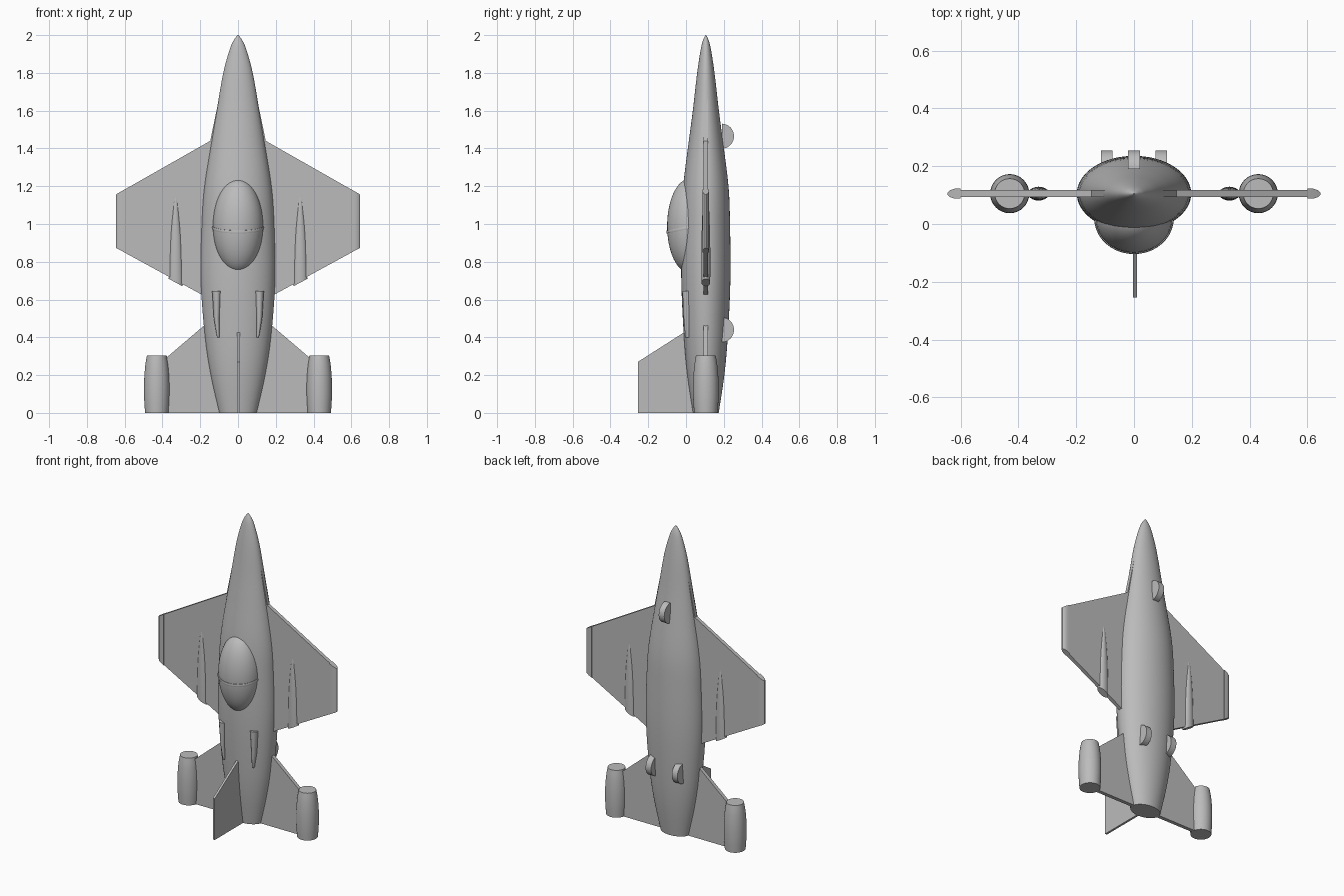
import bpy, bmesh, math
from mathutils import Matrix, Vector

cube = bpy.data.objects.get("Cube")
if cube:
    bpy.data.objects.remove(cube)

grey = bpy.data.materials.new("hull grey")
grey.use_nodes = True
grey.diffuse_color = (0.5, 0.5, 0.5, 1)
grey.node_tree.nodes["Principled BSDF"].inputs["Base Color"].default_value = (0.5, 0.5, 0.5, 1)
MID = 0.105  # depth of the wing plane


def finish(name, bm, smooth=True):
    bmesh.ops.recalc_face_normals(bm, faces=bm.faces)
    mesh = bpy.data.meshes.new(name)
    bm.to_mesh(mesh)
    bm.free()
    mesh.materials.append(grey)
    ob = bpy.data.objects.new(name, mesh)
    bpy.context.collection.objects.link(ob)
    if smooth:
        bpy.ops.object.select_all(action='DESELECT')
        ob.select_set(True)
        bpy.context.view_layer.objects.active = ob
        bpy.ops.object.shade_smooth_by_angle(angle=math.radians(35))
    return ob


def resample(points, steps=4):
    """Smooth curve through the stations."""
    pts = [Vector(p) for p in points]
    out = []
    for i in range(len(pts) - 1):
        a, b, c, d = pts[max(i - 1, 0)], pts[i], pts[i + 1], pts[min(i + 2, len(pts) - 1)]
        for k in range(steps):
            t = k / steps
            out.append(b + (c - a) * t / 2 + (a * 2 - b * 5 + c * 4 - d) * t * t / 2
                       + (b * 3 - a - c * 3 + d) * t ** 3 / 2)
    return out + [pts[-1]]


def loft(name, stations, x, y, sides=32, slant=0):
    """Elliptical rings given as (height, half width, half depth)."""
    bm = bmesh.new()
    rings = []
    for i, (z, rx, ry) in enumerate(stations):
        ring = []
        for k in range(sides):
            a = math.tau * k / sides
            dx = rx * math.cos(a)
            ring.append(bm.verts.new((x + dx, y + ry * math.sin(a),
                                      z + (slant * dx if i == 0 else 0))))
        rings.append(ring)
    for low, high in zip(rings, rings[1:]):
        for k in range(sides):
            n = (k + 1) % sides
            bm.faces.new((low[k], low[n], high[n], high[k]))
    bm.faces.new(rings[0])
    bm.faces.new(rings[-1])
    return finish(name, bm)


def plate(name, outline, direction, smooth=False):
    """Flat outline pushed along a direction."""
    bm = bmesh.new()
    face = bm.faces.new([bm.verts.new(p) for p in outline])
    made = bmesh.ops.extrude_face_region(bm, geom=[face])["geom"]
    bmesh.ops.translate(bm, vec=direction,
                        verts=[v for v in made if isinstance(v, bmesh.types.BMVert)])
    return finish(name, bm, smooth)


# Fuselage
hull = [(0, .1, .068), (.2, .145, .098), (.4, .175, .116), (.7, .197, .13),
        (1, .192, .128), (1.2, .178, .12), (1.44, .14, .09), (1.6, .113, .069),
        (1.8, .078, .046), (1.93, .042, .026), (1.98, .018, .012), (2, .001, .001)]
loft("fuselage", resample(hull), 0, MID, 64)

# Canopy and its frame
bm = bmesh.new()
bmesh.ops.create_uvsphere(bm, u_segments=40, v_segments=24, radius=1,
                          matrix=Matrix.Translation((0, .02, .99)) @ Matrix.Diagonal((.133, .12, .25, 1)))
finish("canopy", bm)

bm = bmesh.new()
rings = []
for k in range(40):
    a = math.tau * k / 40
    ring = []
    for j in range(6):
        b = math.tau * j / 6
        r = 1 + .035 * math.cos(b)
        y = -.12 * r * math.cos(a)
        ring.append(bm.verts.new((.133 * r * math.sin(a), .02 + y, .982 + .2 * y + .009 * math.sin(b))))
    rings.append(ring)
for k in range(40):
    for j in range(6):
        n, m = rings[(k + 1) % 40], (j + 1) % 6
        bm.faces.new((rings[k][j], n[j], n[m], rings[k][m]))
finish("canopy_frame", bm)

for side, s in (("left", 1), ("right", -1)):
    # Main wing with its forward root strake
    wing = [(.05, .6), (.19, .625), (.61, .854), (.61, 1.177), (.147, 1.44), (.085, 1.74), (.05, 1.4)]
    plate(side + "_wing", [(s * x, MID - .012, z) for x, z in wing], (0, .024, 0))

    # Thickened, rounded wing tip
    bm = bmesh.new()
    rows = []
    for x, h, low, high in ((.6, .017, .849, 1.183), (.62, .017, .86, 1.172),
                            (.637, .012, .868, 1.162), (.645, .004, .873, 1.157)):
        rows.append([bm.verts.new((s * x, MID + d * h, z))
                     for z, d in ((low, -1), (high, -1), (high, 1), (low, 1))])
    for a, b in zip(rows, rows[1:]):
        for k in range(4):
            bm.faces.new((a[k], a[k - 1], b[k - 1], b[k]))
    bm.faces.new(rows[0])
    bm.faces.new(rows[-1])
    finish(side + "_wing_tip", bm)

    # Pointed fairing on the wing, cut along the trailing edge
    fairing = [(.69, .037, .023), (.8, .035, .024), (.95, .029, .022),
               (1.1, .015, .016), (1.23, .001, .001)]
    loft(side + "_wing_fairing", resample(fairing), s * .33, MID, 20, s * .54)

    # Tail wing and its engine pod
    tail = [(.05, 0), (.43, 0), (.43, .255), (.37, .3), (.18, .462), (.05, .5)]
    plate(side + "_tail_wing", [(s * x, MID - .012, z) for x, z in tail], (0, .024, 0))
    pod = [(0, .062, .062), (.08, .067, .067), (.17, .067, .067), (.25, .061, .061), (.305, .052, .052)]
    loft(side + "_tail_pod", resample(pod), s * .43, MID, 32)

    # Tapered scoop beside the spine
    scoop = loft(side + "_scoop", [(.4, .006, .012), (.5, .015, .02), (.645, .024, .027)], s * .113, .008, 20)
    for v in scoop.data.vertices:
        if v.co.z < .45:
            v.co.x -= s * .008


# Upright tail fin
fin = [(.08, 0), (-.255, 0), (-.255, .27), (-.02, .42), (.08, .48)]
plate("tail_fin", [(-.004, y, z) for y, z in fin], (.014, 0, 0))

# Half-round landing skids on the back
for name, x, z in (("nose_skid", 0, 1.465), ("left_skid", .095, .44), ("right_skid", -.095, .44)):
    arc = [math.pi * (k / 16 - .5) for k in range(17)]
    plate(name, [(x - .02, .19 + .064 * math.cos(a), z + .066 * math.sin(a)) for a in arc], (.04, 0, 0), True)
